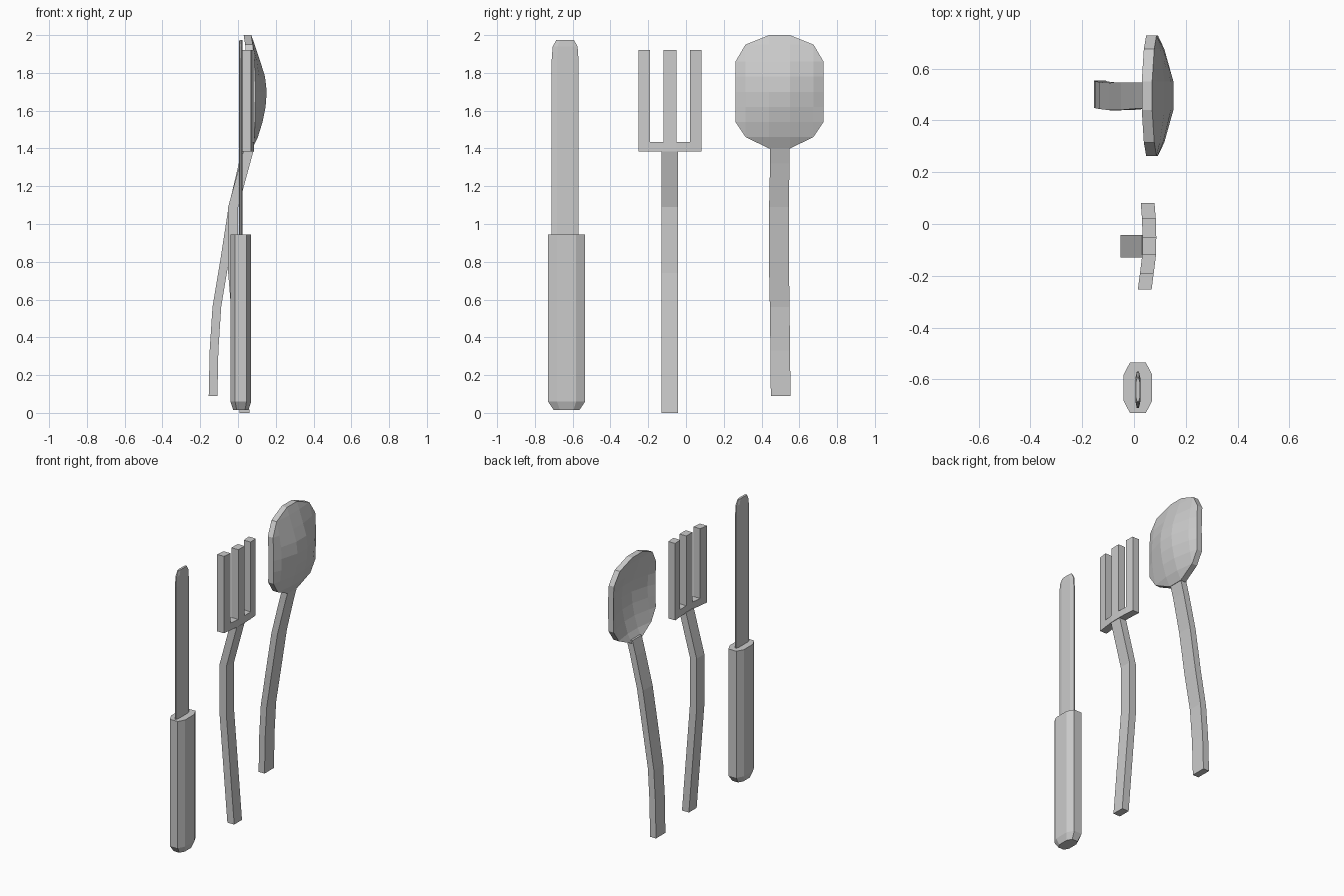
import bpy, bmesh

if "Cube" in bpy.data.objects:
    bpy.data.objects.remove(bpy.data.objects["Cube"])


def finish(name, bm):
    bmesh.ops.recalc_face_normals(bm, faces=bm.faces[:])
    mesh = bpy.data.meshes.new(name)
    bm.to_mesh(mesh)
    bm.free()
    obj = bpy.data.objects.new(name, mesh)
    bpy.context.collection.objects.link(obj)
    return obj


def loft(rings):
    """Skin a list of equal-length vertex rings and cap both ends."""
    bm = bmesh.new()
    loops = [[bm.verts.new(p) for p in ring] for ring in rings]
    n = len(loops[0])
    for a, b in zip(loops, loops[1:]):
        for i in range(n):
            j = (i + 1) % n
            bm.faces.new((a[i], a[j], b[j], b[i]))
    bm.faces.new(loops[0])
    bm.faces.new(loops[-1])
    return bm


def octagon(cx, cy, hx, hy, fx, fy, z):
    """Chamfered rectangle; fx, fy are the flat fractions of each side."""
    pts = [(fx, 1), (1, fy), (1, -fy), (fx, -1),
           (-fx, -1), (-1, -fy), (-1, fy), (-fx, 1)]
    return [(cx + hx * u, cy + hy * v, z) for u, v in pts]


def bar(name, path, thick):
    """Rectangular bent handle; path holds (left x, centre y, half width, z)."""
    return finish(name, loft([[(x, y - w, z), (x + thick, y - w, z),
                               (x + thick, y + w, z), (x, y + w, z)]
                              for x, y, w, z in path]))


# Knife handle and blade
finish("knife_handle", loft([
    octagon(0.015, -0.632, hx, hy, 0.55, 0.52, z)
    for hx, hy, z in [(0.04, 0.068, 0.015), (0.055, 0.098, 0.06), (0.055, 0.098, 0.945)]]))
finish("knife_blade", loft([
    octagon(0.015, -0.64, hx, hy, 0.4, 0.6, z)
    for hx, hy, z in [(0.01, 0.071, 0.90), (0.01, 0.071, 1.87),
                      (0.01, 0.066, 1.94), (0.008, 0.046, 1.975)]]))

# Fork handle
bar("fork_handle", [(0.008, -0.086, 0.043, 0.0), (-0.052, -0.086, 0.043, 0.74),
                    (-0.052, -0.086, 0.043, 1.09), (0.03, -0.086, 0.043, 1.39)], 0.053)

# Fork head: curved crossbar with every second top face drawn up into a tine
stations = [(-0.252, 0.015), (-0.19, 0.023), (-0.118, 0.032),
            (-0.05, 0.033), (0.02, 0.031), (0.082, 0.026)]
head = loft([[(x, y, 1.385), (x + 0.053, y, 1.385),
              (x + 0.053, y, 1.435), (x, y, 1.435)] for y, x in stations])
head.normal_update()
tops = [f for f in head.faces if all(v.co.z > 1.43 for v in f.verts)]
tops.sort(key=lambda f: f.calc_center_median().y)
tines = bmesh.ops.extrude_discrete_faces(head, faces=tops[::2])["faces"]
for f in tines:
    for v in f.verts:
        v.co.z = 1.922
finish("fork_head", head)

# Spoon handle
bar("spoon_handle", [(-0.155, 0.501, 0.052, 0.09), (-0.15, 0.499, 0.052, 0.33),
                     (-0.135, 0.496, 0.052, 0.56), (-0.095, 0.492, 0.053, 0.80),
                     (-0.05, 0.493, 0.053, 1.09), (0.004, 0.496, 0.051, 1.32),
                     (0.031, 0.496, 0.051, 1.42)], 0.046)

# Spoon bowl: grid with clipped corners, given thickness along x
cols = [-0.233, -0.18, -0.055, 0.055, 0.18, 0.233]
rows = [  # z, outer x at middle, at shoulder, at edge (None = clipped)
    (1.40, 0.075, None, None), (1.46, 0.105, 0.087, None), (1.54, 0.130, 0.105, 0.090),
    (1.62, 0.146, 0.114, 0.091), (1.70, 0.152, 0.117, 0.092), (1.78, 0.143, 0.112, 0.091),
    (1.86, 0.118, 0.100, 0.087), (1.95, 0.088, 0.078, None), (2.00, 0.070, None, None)]
bowl = bmesh.new()
grid = []
for z, mid, shoulder, edge in rows:
    depths = [edge, shoulder, mid, mid, shoulder, edge]
    grid.append([None if d is None else bowl.verts.new((d, 0.495 + c, z))
                 for c, d in zip(cols, depths)])
for a, b in zip(grid, grid[1:]):
    for i in range(len(cols) - 1):
        cell = [v for v in (a[i], a[i + 1], b[i + 1], b[i]) if v]
        if len(cell) > 2:
            bowl.faces.new(cell)
back = bmesh.ops.extrude_face_region(bowl, geom=bowl.faces[:], use_keep_orig=True)["geom"]
bmesh.ops.translate(bowl, vec=(-0.04, 0, 0),
                    verts=[g for g in back if isinstance(g, bmesh.types.BMVert)])
finish("spoon_bowl", bowl)
